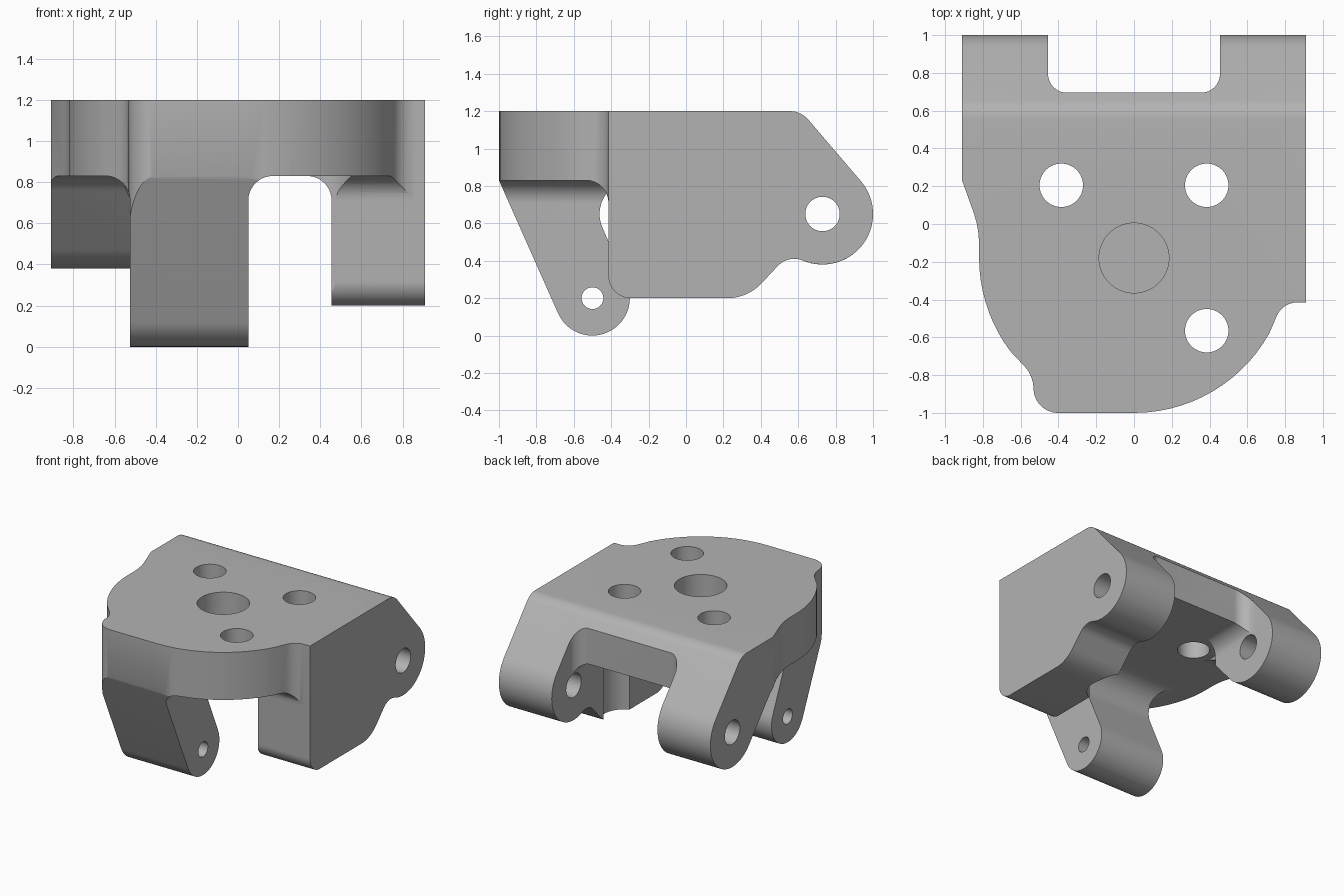
import bpy, bmesh, math
from mathutils import Vector

if "Cube" in bpy.data.objects:
    bpy.data.objects.remove(bpy.data.objects["Cube"], do_unlink=True)

grey = bpy.data.materials.new("machined_grey")
grey.use_nodes = True
grey.diffuse_color = (0.45, 0.45, 0.45, 1)
grey.node_tree.nodes["Principled BSDF"].inputs["Base Color"].default_value = (0.45, 0.45, 0.45, 1)


def rounded(corners):
    """Polygon outline whose corners (a, b, radius) become tangent arcs."""
    out = []
    for i, c in enumerate(corners):
        p = Vector(c[:2])
        if len(c) < 3:
            out.append(p)
            continue
        u = (Vector(corners[i - 1][:2]) - p).normalized()
        v = (Vector(corners[(i + 1) % len(corners)][:2]) - p).normalized()
        half = u.angle(v) / 2
        mid = p + (u + v).normalized() * c[2] / math.sin(half)
        start = p + u * c[2] / math.tan(half) - mid
        end = p + v * c[2] / math.tan(half) - mid
        sweep = math.atan2(start.x * end.y - start.y * end.x, start.dot(end))
        steps = max(3, round(abs(sweep) / math.radians(6)))
        for k in range(steps + 1):
            t = sweep * k / steps
            out.append(mid + Vector((start.x * math.cos(t) - start.y * math.sin(t),
                                     start.x * math.sin(t) + start.y * math.cos(t))))
    return out


def arc(cx, cy, r, a0, a1, n):
    angles = [math.radians(a0 + (a1 - a0) * k / n) for k in range(n + 1)]
    return [(cx + r * math.cos(a), cy + r * math.sin(a)) for a in angles]


def prism(name, axis, corners, lo, hi):
    """Extrude an outline along x (y, z), y (x, z) or z (x, y)."""
    place = {"x": lambda p, t: (t, p[0], p[1]),
             "y": lambda p, t: (p[0], t, p[1]),
             "z": lambda p, t: (p[0], p[1], t)}[axis]
    pts = rounded(corners)
    bm = bmesh.new()
    rings = [[bm.verts.new(place(p, t)) for p in pts] for t in (lo, hi)]
    for ring in rings:
        bm.faces.new(ring)
    for i in range(len(pts)):
        bm.faces.new((rings[0][i - 1], rings[0][i], rings[1][i], rings[1][i - 1]))
    bmesh.ops.recalc_face_normals(bm, faces=bm.faces[:])
    mesh = bpy.data.meshes.new(name)
    bm.to_mesh(mesh)
    bm.free()
    mesh.materials.append(grey)
    obj = bpy.data.objects.new(name, mesh)
    bpy.context.collection.objects.link(obj)
    return obj


def rod(axis, a, b, r, lo, hi):
    return prism("cutter", axis, arc(a, b, r, 0, 354, 59), lo, hi)


def combine(obj, other, operation):
    mod = obj.modifiers.new("join", "BOOLEAN")
    mod.solver = "EXACT"
    mod.operation = operation
    mod.object = other
    graph = bpy.context.evaluated_depsgraph_get()
    mesh = bpy.data.meshes.new_from_object(obj.evaluated_get(graph))
    obj.modifiers.clear()
    obj.data = mesh
    bpy.data.objects.remove(other, do_unlink=True)


UNDER, TOP, FILLET, INNER = 0.83, 1.2, 0.12, 0.455

# Top plate slab
bracket = prism("bracket", "z", [(-1.2, -1.2), (1.2, -1.2), (1.2, 0.85), (-1.2, 0.85)], UNDER, 1.3)

# Front leg: side profile crossed with a flared front profile
leg = prism("front_leg", "x", [(-1.0, UNDER), (-0.603, -0.063, 0.2), (-0.237, 0.097, 0.2),
                               (-0.557, UNDER, 0.18), (-0.2, UNDER), (-0.2, 1), (-1.1, 1), (-1.1, UNDER)],
            -0.8, 0.3)
combine(leg, prism("leg_front", "y", [(-0.525, -0.2), (0.05, -0.2), (0.05, UNDER, FILLET), (0.25, UNDER),
                                      (0.25, 1.1), (-0.75, 1.1), (-0.75, UNDER), (-0.525, UNDER, FILLET)],
                   -1.5, 0.5), "INTERSECT")

# Deep side block with its rear lug
block = prism("side_block", "x", [(-0.65, UNDER), (-0.415, UNDER, FILLET), (-0.415, 0.2, 0.12), (0.33, 0.2, 0.25),
                                  (0.545, 0.43, 0.12), (0.786, 0.343, 0.27), (1.2, 0.697),
                                  (1.2, 1.3), (-0.65, 1.3)], 0.2, 1.1)
combine(block, prism("block_front", "y", [(INNER, 0), (1.05, 0), (1.05, 1.4), (0.25, 1.4), (0.25, UNDER),
                                          (INNER, UNDER, FILLET)], -1, 1.5), "INTERSECT")

# Opposite rear lug
lug = prism("rear_lug", "x", [(0.05, UNDER), (0.22, UNDER, 0.2), (0.70, 0.269, 0.27),
                              (1.2, 0.697), (1.2, 1.3), (0.05, 1.3)], -1.1, -0.2)
combine(lug, prism("lug_front", "y", [(-INNER, 0), (-1.05, 0), (-1.05, 1.4), (-0.25, 1.4), (-0.25, UNDER),
                                      (-INNER, UNDER, FILLET)], -1, 1.5), "INTERSECT")

for part in (leg, block, lug):
    combine(bracket, part, "UNION")

# Plan outline
outline = ([(0.91, -0.415), (0.786, -0.415, 0.12)] + arc(0, -0.18, 0.82, -29, -90, 14)
           + [(-0.535, -1.0, 0.13), (-0.53, -0.806, 0.18)] + arc(0, -0.18, 0.82, 217, 180, 9)
           + [(-0.82, -0.02, 0.5), (-0.91, 0.23), (-0.91, 1.3), (0.91, 1.3)])
combine(bracket, prism("plan", "z", outline, -0.5, 1.5), "INTERSECT")

# Side envelope: flat top, sloped back, round lug ends
combine(bracket, prism("envelope", "x", [(-2, -1), (-2, TOP), (0.615, TOP, 0.13), (1.111, 0.62, 0.27),
                                         (0.70, 0.269), (0.70, -1)], -2, 2), "INTERSECT")

# Notch between the rear lugs
combine(bracket, prism("notch", "z", [(-INNER, 0.695, 0.1), (INNER, 0.695, 0.1), (INNER, 1.5), (-INNER, 1.5)],
                       -0.5, 1.5), "DIFFERENCE")

# Screw holes with clearance underneath, and the blind centre bore
for x, y in ((-0.385, 0.205), (0.385, 0.205), (0.385, -0.565)):
    combine(bracket, rod("z", x, y, 0.175, -0.5, UNDER), "DIFFERENCE")
    combine(bracket, rod("z", x, y, 0.115, 0.5, 1.5), "DIFFERENCE")
combine(bracket, rod("z", 0, -0.18, 0.185, 0.95, 1.5), "DIFFERENCE")

# Pivot holes
combine(bracket, rod("x", 0.73, 0.65, 0.092, -1.5, 1.5), "DIFFERENCE")
combine(bracket, rod("x", -0.5, 0.2, 0.058, -1, 0.3), "DIFFERENCE")

bpy.ops.object.select_all(action="DESELECT")
bracket.select_set(True)
bpy.context.view_layer.objects.active = bracket
bpy.ops.object.shade_smooth_by_angle(angle=math.radians(25))
